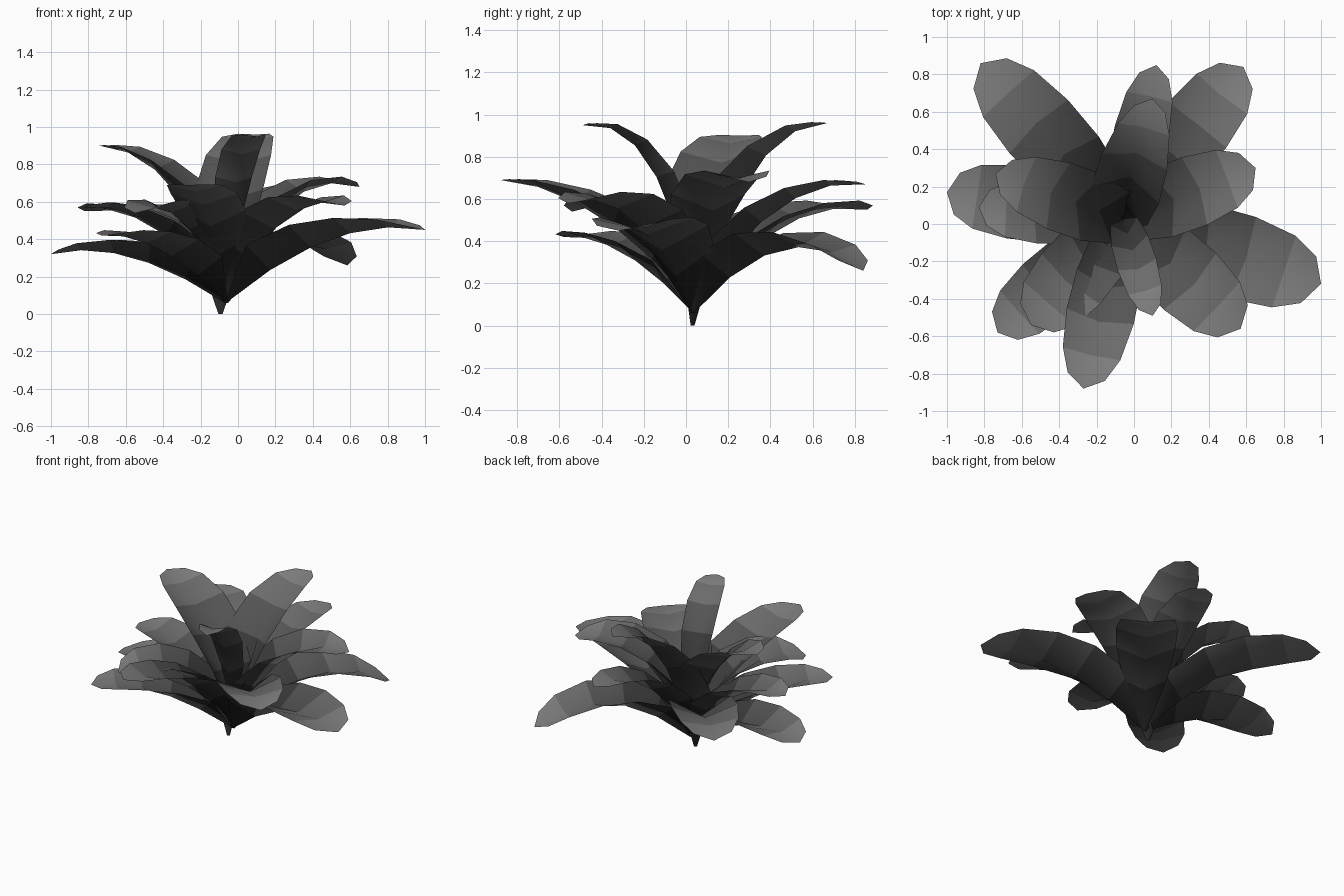
import bpy, math
from mathutils import Vector

if "Cube" in bpy.data.objects:
    bpy.data.objects.remove(bpy.data.objects["Cube"])

# Leaf list: base height, tip (x, y, z), arch height, width, extra taper to tip
LEAVES = [
    (0.06, (0.585, 0.84, 0.26), 0.56, 0.42, 0),
    (0.06, (-1.00, 0.17, 0.32), 0.42, 0.42, 0),
    (0.07, (-0.73, -0.58, 0.42), 0.45, 0.38, 0),
    (0.07, (1.00, -0.32, 0.45), 0.54, 0.49, 0),
    (0.08, (-0.82, 0.86, 0.55), 0.62, 0.45, 0),
    (0.09, (-0.83, 0.09, 0.57), 0.62, 0.36, 0),
    (0.09, (0.57, -0.56, 0.58), 0.69, 0.44, 0),
    (0.10, (-0.55, -0.54, 0.54), 0.69, 0.44, 0),
    (0.11, (0.12, 0.85, 0.67), 0.72, 0.32, 0.1),
    (0.12, (-0.27, -0.88, 0.69), 0.66, 0.40, 0.1),
    (0.13, (0.65, 0.30, 0.68), 0.81, 0.42, 0.1),
    (0.16, (-0.74, 0.27, 0.90), 0.88, 0.42, 0.25),
    (0.00, (0.10, 0.67, 0.96), 0.96, 0.42, 0.45),
    (0.20, (0.10, -0.49, 0.95), 1.00, 0.23, 0),
]
# Along-leaf position, relative width, fold angle in degrees
ROWS = [(0, 0.08, 55), (0.2, 0.92, 44), (0.4, 1.04, 31),
        (0.6, 1.0, 20), (0.8, 0.84, 12), (0.93, 0.54, 6)]


def grey(name, v):
    m = bpy.data.materials.new(name)
    m.diffuse_color = (v, v, v, 1)
    m.use_nodes = True
    m.node_tree.nodes["Principled BSDF"].inputs["Base Color"].default_value = m.diffuse_color
    return m


# Dark heart fading to paler tips, one tone per band
TONES = [grey("leaf_tone_%d" % i, v) for i, v in enumerate((0.02, 0.045, 0.09, 0.15, 0.21))]


def arch(p0, p1, p2, t):
    pos = p0 * (1 - t) ** 2 + p1 * 2 * t * (1 - t) + p2 * t * t
    tan = (p1 - p0) * (1 - t) + (p2 - p1) * t
    return pos, tan.normalized()


def make_leaf(i, base_z, tip, arch_z, width, taper):
    tip = Vector(tip)
    core = Vector((-0.06, 0.03, 0))
    out = tip - core
    out.z = 0
    out.normalize()
    base = core + out * 0.01 + Vector((0, 0, base_z))
    if base_z == 0:                      # central leaf carries the root point
        base = Vector((-0.09, 0.04, 0))
    ctrl = (base + tip) / 2
    ctrl.z = arch_z
    ctrl += out * 0.3 * (0.68 - arch_z)  # upper leaves rise more steeply
    side = Vector((0, 0, 1)).cross(out)
    verts, faces = [], []
    for r, (t, w, fold) in enumerate(ROWS):
        mid, tan = arch(base, ctrl, tip, t)
        up = tan.cross(side)
        a = math.radians(fold)
        half = width / 2 * w * (1 + taper * (0.4 - t))
        for s in (-1, 0, 1):
            p = mid + (side * s * math.cos(a) + up * abs(s) * math.sin(a)) * half
            if s == 0 and r == len(ROWS) - 1:
                p = tip                  # midrib sticks out past the end corners
            if r == 0:
                p.z = base.z
            verts.append(p)
    for r in range(len(ROWS) - 1):
        for c in range(2):
            k = r * 3 + c
            faces.append((k, k + 1, k + 4, k + 3))
    mesh = bpy.data.meshes.new("leaf")
    mesh.from_pydata(verts, [], faces)
    for tone in TONES:
        mesh.materials.append(tone)
    for n, poly in enumerate(mesh.polygons):
        poly.material_index = n // 2
        poly.use_smooth = True
    obj = bpy.data.objects.new("leaf_%02d" % (i + 1), mesh)
    bpy.context.collection.objects.link(obj)


# Rosette of arching leaves
for i, leaf in enumerate(LEAVES):
    make_leaf(i, *leaf)
